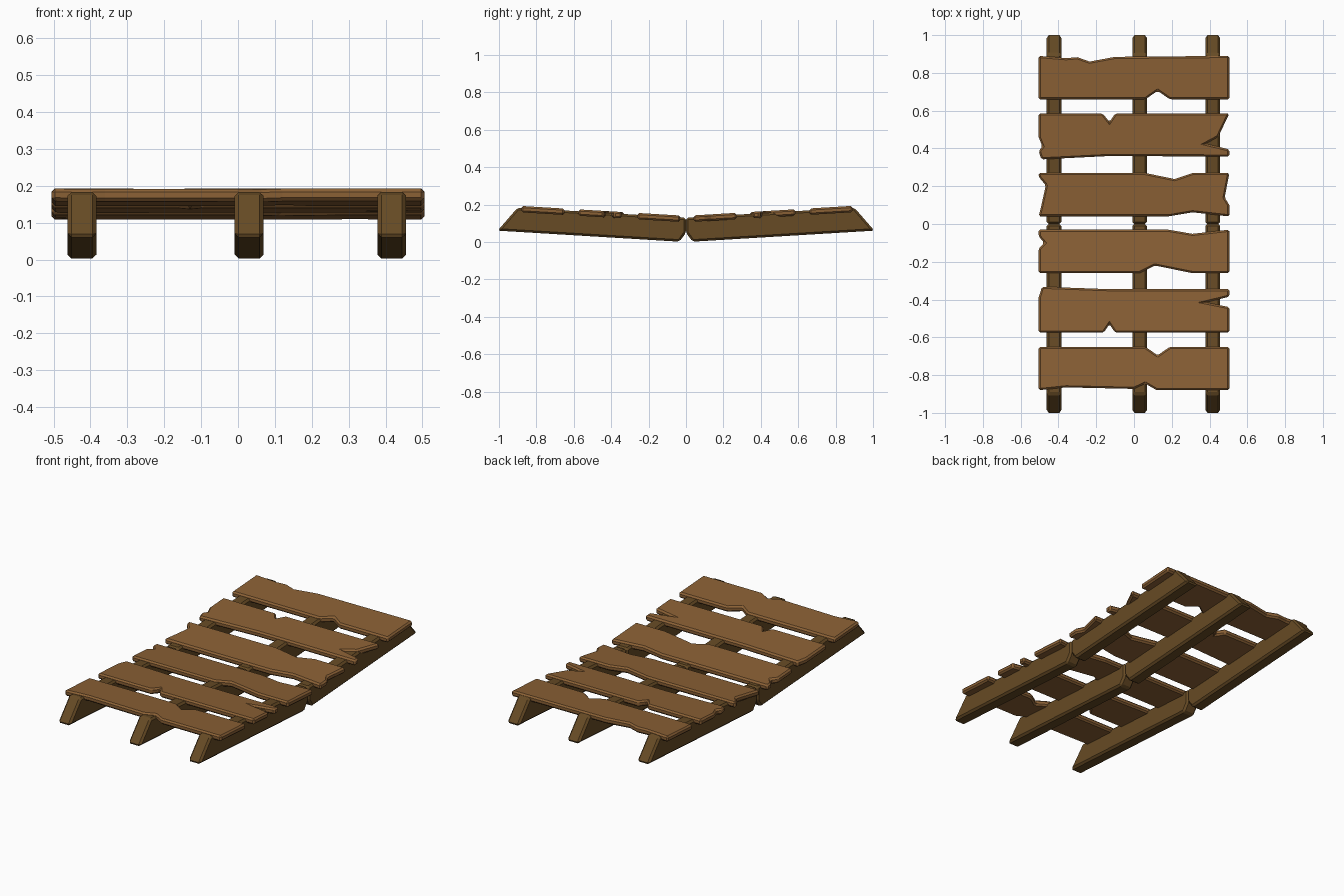
import bpy, bmesh

if "Cube" in bpy.data.objects:
    bpy.data.objects.remove(bpy.data.objects["Cube"])

SLOPE = 0.06   # both halves rise away from the middle
HALF = 0.505   # half plank length
THICK = 0.034


def material(name, color):
    m = bpy.data.materials.new(name)
    m.diffuse_color = color
    m.use_nodes = True
    m.node_tree.nodes["Principled BSDF"].inputs["Base Color"].default_value = m.diffuse_color
    return m


plank_wood = material("plank_wood", (0.26, 0.12, 0.036, 1))
beam_wood = material("beam_wood", (0.135, 0.07, 0.018, 1))


def prism(name, bottom, top, mat, bevel):
    """Closed prism between two matching outlines, with chamfered edges."""
    bm = bmesh.new()
    a = [bm.verts.new(p) for p in bottom]
    b = [bm.verts.new(p) for p in top]
    n = len(a)
    bm.faces.new(a)
    bm.faces.new(b)
    for i in range(n):
        j = (i + 1) % n
        bm.faces.new((a[i], a[j], b[j], b[i]))
    bmesh.ops.recalc_face_normals(bm, faces=bm.faces)
    me = bpy.data.meshes.new(name)
    bm.to_mesh(me)
    bm.free()
    me.materials.append(mat)
    ob = bpy.data.objects.new(name, me)
    bpy.context.collection.objects.link(ob)
    mod = ob.modifiers.new("chamfer", "BEVEL")
    mod.width = bevel
    mod.segments = 1
    mod.limit_method = 'ANGLE'
    mod.angle_limit = 0.6
    return ob


def plank(name, y0, y1, back=(), right=(), front=(), left=(), corners=None):
    """Board outline, clockwise from back left, with broken points per edge."""
    c = [(-HALF, y1), (HALF, y1), (HALF, y0), (-HALF, y0)]
    for k, p in (corners or {}).items():
        c[k] = p
    pts = [c[0], *back, c[1], *right, c[2], *front, c[3], *left]
    top = [(x, y, 0.14 + SLOPE * abs(y)) for x, y in pts]
    low = [(x, y, z - THICK) for x, y, z in top]
    prism(name, low, top, plank_wood, 0.009)


# Weathered planks, back to front
plank("plank_1", 0.66, 0.89,
      back=[(-.36, .878), (-.30, .883), (-.235, .86), (-.10, .885)],
      front=[(.19, .66), (.125, .705), (.06, .66)])
plank("plank_2", 0.357, 0.585,
      back=[(-.165, .585), (-.13, .54), (-.10, .585)],
      right=[(.445, .46), (.38, .425), (.505, .395)],
      front=[(-.13, .36)],
      left=[(-.505, .385), (-.485, .41), (-.505, .46)],
      corners={3: (-.49, .342)})
plank("plank_3", 0.04, 0.27,
      back=[(.06, .27), (.215, .238), (.31, .27)],
      right=[(.48, .14), (.505, .10)],
      front=[(.31, .062), (.18, .04)],
      left=[(-.49, .10), (-.467, .205), (-.505, .25)])
plank("plank_4", -0.26, -0.03,
      back=[(.18, -.03), (.31, -.052)],
      front=[(.31, -.26), (.11, -.22), (.03, -.26)],
      left=[(-.505, -.13), (-.475, -.10), (-.505, -.065)])
plank("plank_5", -0.575, -0.345,
      back=[(-.13, -.345)],
      right=[(.505, -.385), (.38, -.415), (.505, -.44)],
      front=[(-.10, -.575), (-.13, -.53), (-.16, -.575)],
      left=[(-.505, -.39)],
      corners={0: (-.487, -.332)})
plank("plank_6", -0.88, -0.65,
      back=[(.06, -.65), (.125, -.695), (.19, -.65)],
      front=[(.12, -.88), (.06, -.845), (.0, -.873), (-.36, -.865)])

# Support beams: two sloped halves each, notched underneath at the middle
profile = [(0, 0.05), (0.035, 0.002), (1.007, 0.061), (0.9, 0.184), (0, 0.13)]
for label, x in (("left", -0.423), ("middle", 0.03), ("right", 0.417)):
    for side, s in (("back", 1), ("front", -1)):
        sides = [[(x + dx, s * y, z) for y, z in profile] for dx in (-.039, .039)]
        prism(f"{label}_beam_{side}", *sides, beam_wood, 0.011)
